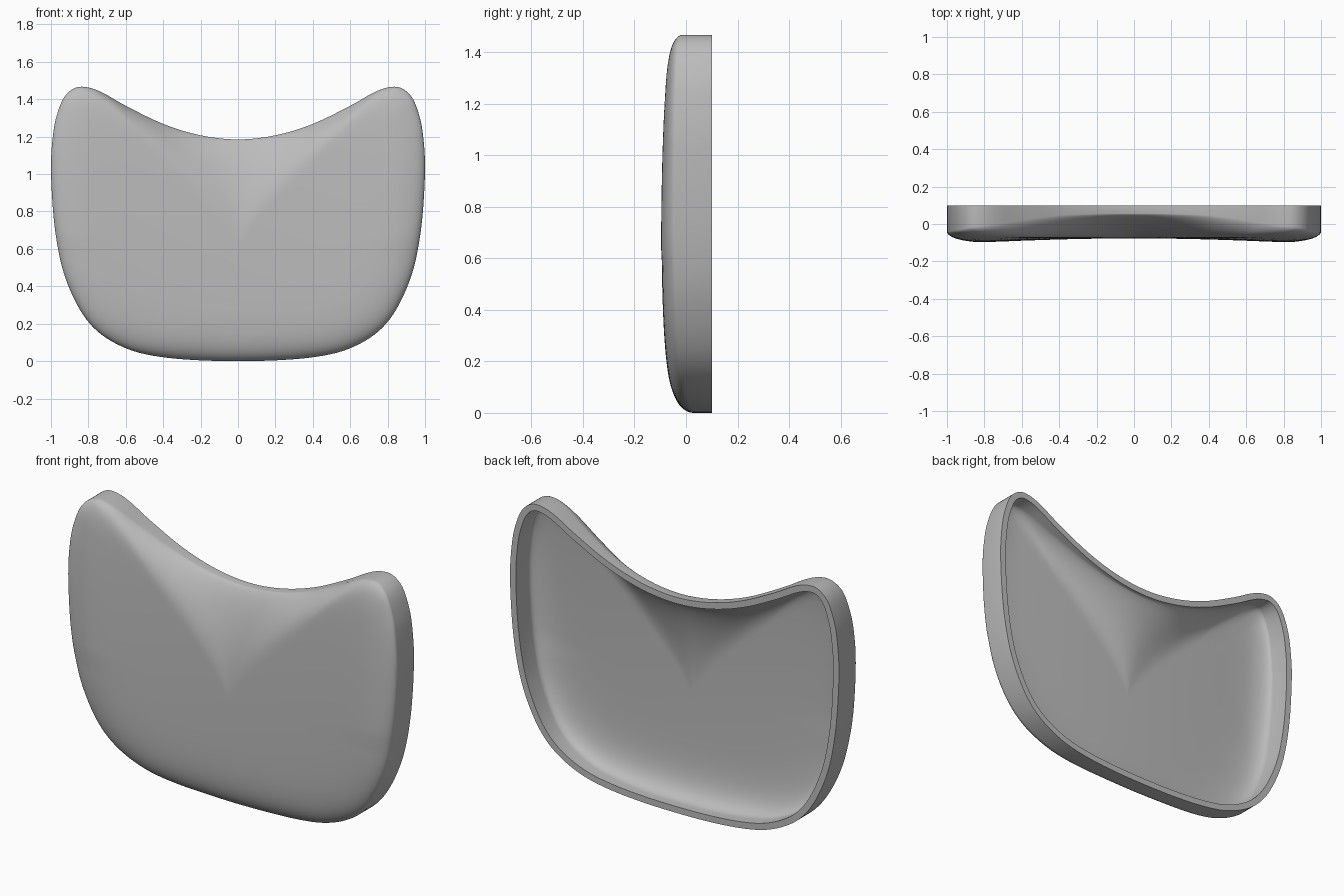
import bpy, bmesh, math
from mathutils import Vector

cube = bpy.data.objects.get("Cube")
if cube:
    bpy.data.objects.remove(cube)

BACK, WALL, RINGS, STEPS = 0.1, 0.035, 28, 4
CENTRE = Vector((0, 0.6))

# Half outline, top middle to bottom middle: x, z, and the depth where the front rounds into the wall
HALF = [(0, 1.185, .055), (.2, 1.207, .053), (.4, 1.268, .045), (.6, 1.365, .02),
        (.72, 1.433, 0), (.8, 1.463, -.01), (.87, 1.461, -.015), (.93, 1.41, -.03),
        (.97, 1.31, -.035), (.99, 1.2, -.04), (1, 1.03, -.04), (.985, .76, -.04),
        (.95, .54, -.035), (.9, .385, -.03), (.83, .25, -.02), (.75, .158, -.01),
        (.65, .092, 0), (.53, .045, .01), (.38, .018, .02), (.2, .004, .03), (0, 0, .03)]


def smooth_outline():
    """Mirror the half outline and round it with a closed Catmull-Rom spline."""
    pts = [Vector(p) for p in HALF]
    pts += [Vector((-p.x, p.y, p.z)) for p in reversed(pts[1:-1])]
    n, out = len(pts), []
    for i in range(n):
        a, b, c, d = (pts[(i + k) % n] for k in (-1, 0, 1, 2))
        for j in range(STEPS):
            t = j / STEPS
            out.append(0.5 * (2 * b + (c - a) * t + (2 * a - 5 * b + 4 * c - d) * t ** 2
                              + (3 * b - a - 3 * c + d) * t ** 3))
    return out


def inset(outline, dist):
    """Move the outline inwards and its edge depth backwards."""
    out, n = [], len(outline)
    for i, p in enumerate(outline):
        t = (outline[(i + 1) % n] - outline[i - 1]).to_2d().normalized()
        out.append(Vector((p.x + t.y * dist, p.y - t.x * dist, p.z + dist * 0.85)))
    return out


def face_depth(x, z):
    """Depth of the broad, slightly hollow front."""
    return -0.077 - 0.026 * min(1, abs(x) / 0.85) ** 2 + 0.03 * (z - 0.5) ** 2


def skin(bm, outline, shift):
    """Wall plus domed face; returns the open back ring."""
    def ring(s):
        verts = []
        for p in outline:
            side = min(1, (p.x / 0.85) ** 2)
            top = p.y > CENTRE.y
            power = 2 + 10 * side if top else 7 + 4 * side * min(1, p.y)
            bend = 0.7 - 0.2 * side if top else 0.5
            blend = 1 - max(0, 1 - s ** power) ** bend
            pos = CENTRE + (p.to_2d() - CENTRE) * s
            y = face_depth(*pos) + shift
            verts.append(bm.verts.new((pos.x, y + (p.z - y) * blend, pos.y)))
        return verts

    back = [bm.verts.new((p.x, BACK, p.y)) for p in outline]
    rings = [back] + [ring(math.sin(math.pi / 2 * k / RINGS)) for k in range(RINGS, 0, -1)]
    for a, b in zip(rings, rings[1:]):
        bridge(bm, a, b)
    pole = bm.verts.new((CENTRE.x, face_depth(*CENTRE) + shift, CENTRE.y))
    last = rings[-1]
    for i, v in enumerate(last):
        bm.faces.new((last[i - 1], v, pole))
    return back


def bridge(bm, a, b):
    for i in range(len(a)):
        bm.faces.new((a[i - 1], a[i], b[i], b[i - 1]))


# Hollow shell: outer skin, inner skin and the flat back rim between them
bm = bmesh.new()
outline = smooth_outline()
outer = skin(bm, outline, 0)
inner = skin(bm, inset(outline, WALL), WALL * 0.85)
bridge(bm, outer, inner)
bmesh.ops.recalc_face_normals(bm, faces=bm.faces)
mesh = bpy.data.meshes.new("curved_shell_panel")
bm.to_mesh(mesh)
bm.free()
panel = bpy.data.objects.new("curved_shell_panel", mesh)
bpy.context.collection.objects.link(panel)

# Plain grey
grey = bpy.data.materials.new("plain_grey")
grey.use_nodes = True
grey.diffuse_color = (0.5, 0.5, 0.5, 1)
grey.node_tree.nodes["Principled BSDF"].inputs["Base Color"].default_value = (0.5, 0.5, 0.5, 1)
mesh.materials.append(grey)

bpy.ops.object.select_all(action='DESELECT')
panel.select_set(True)
bpy.context.view_layer.objects.active = panel
bpy.ops.object.shade_smooth_by_angle(angle=math.radians(60))
